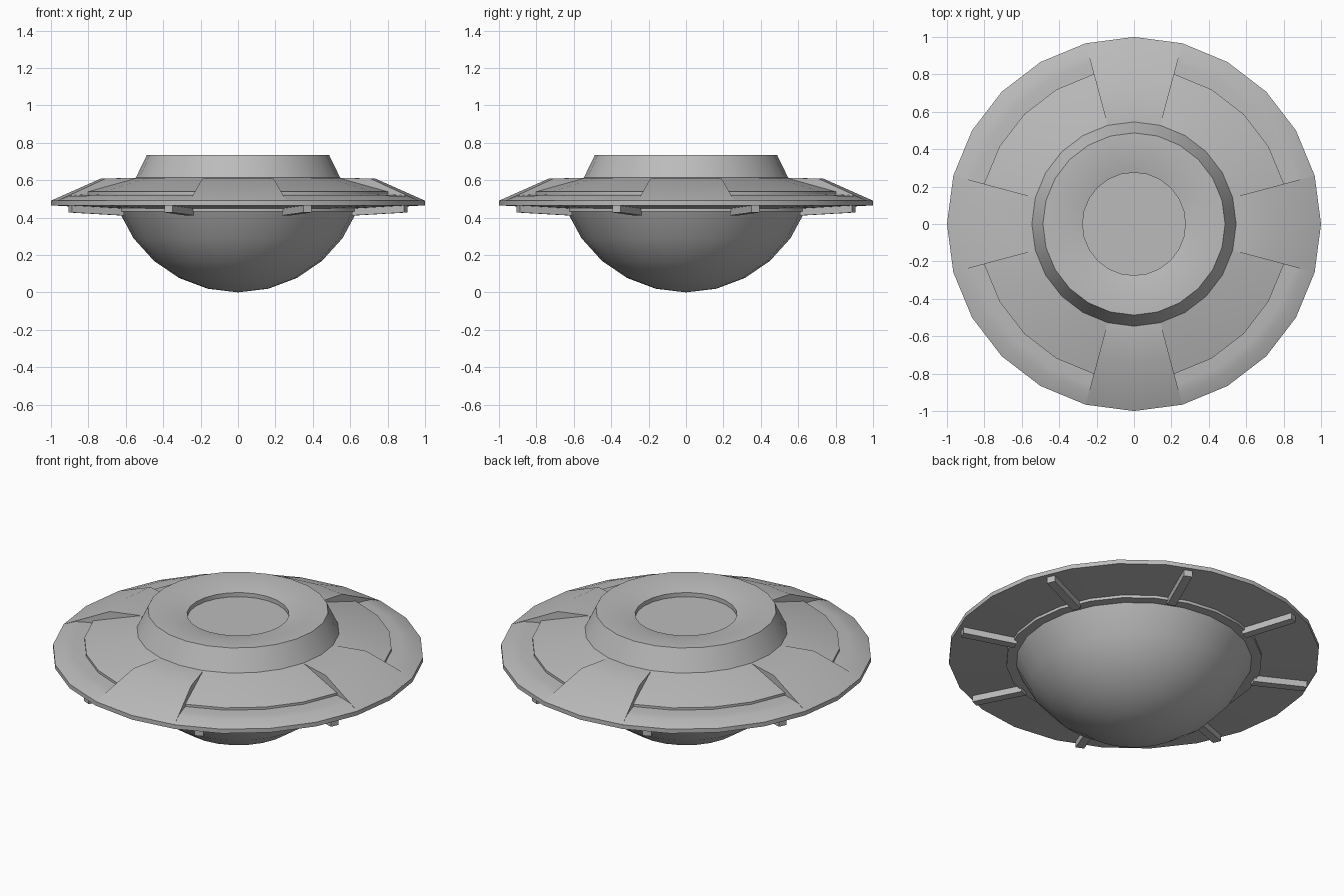
import bpy
import bmesh
from math import sin, cos, radians, pi

cube = bpy.data.objects.get("Cube")
if cube:
    bpy.data.objects.remove(cube, do_unlink=True)

SIDES = 24

# One plain grey for the whole hull
grey = bpy.data.materials.new("hull_grey")
grey.use_nodes = True
grey.diffuse_color = (0.5, 0.5, 0.5, 1)
grey.node_tree.nodes["Principled BSDF"].inputs["Base Color"].default_value = (0.5, 0.5, 0.5, 1)


def finish(name, bm):
    """Turn a bmesh into a shaded object."""
    bmesh.ops.remove_doubles(bm, verts=bm.verts, dist=0.0001)
    bmesh.ops.recalc_face_normals(bm, faces=bm.faces)
    mesh = bpy.data.meshes.new(name)
    bm.to_mesh(mesh)
    bm.free()
    mesh.materials.append(grey)
    obj = bpy.data.objects.new(name, mesh)
    bpy.context.collection.objects.link(obj)
    bpy.ops.object.select_all(action='DESELECT')
    obj.select_set(True)
    bpy.context.view_layer.objects.active = obj
    bpy.ops.object.shade_smooth_by_angle(angle=radians(25))
    return obj


def polar(r, degrees, z):
    a = radians(degrees)
    return (r * cos(a), r * sin(a), z)


def lathe(name, profile):
    """Revolve a closed-on-axis or ring profile of (radius, height)."""
    bm = bmesh.new()
    verts = [bm.verts.new((r, 0, z)) for r, z in profile]
    edges = [bm.edges.new(pair) for pair in zip(verts, verts[1:])]
    bmesh.ops.spin(bm, geom=verts + edges, cent=(0, 0, 0), axis=(0, 0, 1),
                   angle=2 * pi, steps=SIDES, use_merge=True)
    return finish(name, bm)


def wedge(name, centre, profile, floor):
    """Raised sector, 30 degrees wide, with straight side walls."""
    bm = bmesh.new()
    cols = []
    for offset in (-15, 0, 15):
        top = [bm.verts.new(polar(r, centre + offset, z)) for r, z in profile]
        low = [bm.verts.new(polar(r, centre + offset, floor)) for r, z in profile]
        cols.append(top + low[::-1])
    n = len(cols[0])
    for a, b in zip(cols, cols[1:]):
        for i in range(n):
            j = (i + 1) % n
            bm.faces.new((a[i], a[j], b[j], b[i]))
    bm.faces.new(cols[0])
    bm.faces.new(cols[-1])
    return finish(name, bm)


def rib(name, degrees):
    """Thin radial strip under the disc, slightly deeper at its inner end."""
    bm = bmesh.new()
    bmesh.ops.create_cube(bm, size=1)
    a = radians(degrees)
    for v in bm.verts:
        outer = v.co.x > 0
        r = 0.97 if outer else 0.67
        w = 0.024 * (1 if v.co.y > 0 else -1)
        z = 0.472 if v.co.z > 0 else (0.427 if outer else 0.411)
        v.co = (r * cos(a) - w * sin(a), r * sin(a) + w * cos(a), z)
    return finish(name, bm)


# Main disc: stepped upper slope, thin rim, shallow underside
lathe("disc", [(0.5, 0.62), (0.56, 0.611), (0.83, 0.538), (0.83, 0.524), (0.89, 0.521),
               (0.935, 0.516), (1.0, 0.49), (1.0, 0.465), (0.66, 0.447)])

# Raised panels on the four main directions
for label, angle in (("left", 0), ("back", 90), ("right", 180), ("front", 270)):
    wedge(label + "_panel", angle, [(0.53, 0.613), (0.735, 0.608), (0.999, 0.4905)], 0.485)
    for side in (-1, 1):
        rib(f"{label}_rib_{'a' if side < 0 else 'b'}", angle + side * 22.5)

# Conical cap with a dished top and a sunken centre
lathe("cap", [(0.55, 0.605), (0.487, 0.735), (0.39, 0.735), (0.275, 0.71),
              (0.275, 0.685), (0, 0.685)])

# Collar around the belly dome
lathe("dome_collar", [(0.69, 0.455), (0.69, 0.432), (0.62, 0.432)])

# Belly dome: part of a sphere
RADIUS = 0.684
lathe("belly_dome", [(RADIUS * sin(radians(68.5 * i / 5)), RADIUS * (1 - cos(radians(68.5 * i / 5))))
                     for i in range(6)])
